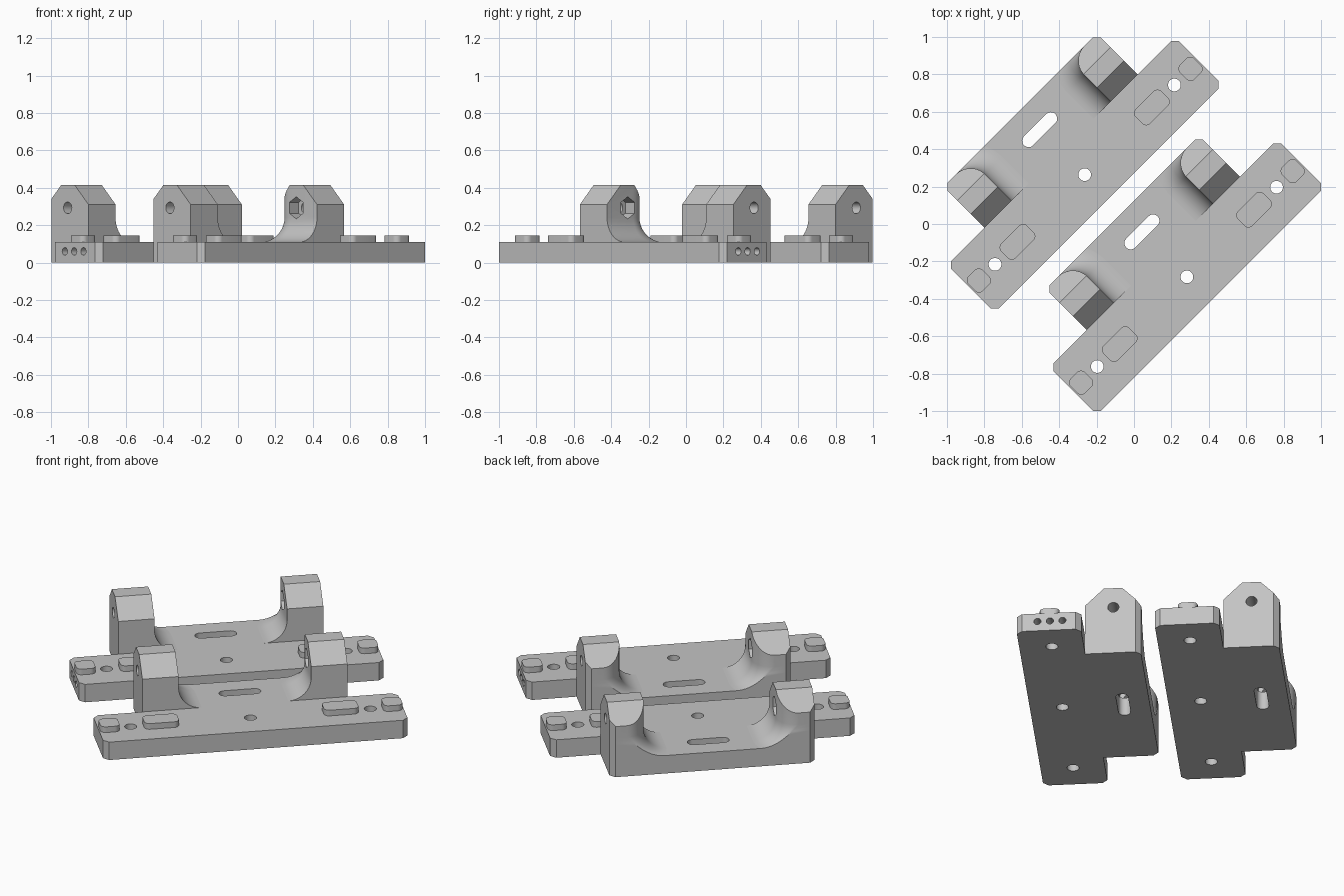
import bpy, bmesh, math
from mathutils import Matrix, Vector

if "Cube" in bpy.data.objects:
    bpy.data.objects.remove(bpy.data.objects["Cube"])

grey = bpy.data.materials.new("light_grey")
grey.diffuse_color = (0.55, 0.55, 0.55, 1)
grey.use_nodes = True
grey.node_tree.nodes["Principled BSDF"].inputs["Base Color"].default_value = grey.diffuse_color

PLATE_TOP, EAR_TOP = 0.11, 0.415
U_END, U_EAR, U_IN = 0.861, 0.58, 0.375      # half lengths: plate, ear outside, ear inside
V_FRONT, V_STEP, V_BACK = -0.582, -0.222, 0.088
V_ROW, V_PIN, Z_PIN = -0.40, -0.065, 0.293   # hole row, pin axis
TURN = Matrix.Rotation(math.radians(45), 4, 'Z')


def loft(name, rings):
    """Closed solid through rings of equal point count."""
    bm = bmesh.new()
    vs = [[bm.verts.new(p) for p in r] for r in rings]
    n = len(vs[0])
    bm.faces.new(vs[0])
    bm.faces.new(vs[-1])
    for a, b in zip(vs, vs[1:]):
        for i in range(n):
            j = (i + 1) % n
            bm.faces.new((a[i], a[j], b[j], b[i]))
    bmesh.ops.recalc_face_normals(bm, faces=bm.faces)
    me = bpy.data.meshes.new(name)
    bm.to_mesh(me)
    bm.free()
    me.materials.append(grey)
    ob = bpy.data.objects.new(name, me)
    bpy.context.collection.objects.link(ob)
    return ob


def prism(name, outline, z0, z1):
    return loft(name, [[(x, y, z) for x, y in outline] for z in (z0, z1)])


def prism_u(name, outline, u0, u1):
    """Outline in (v, z), extruded along u."""
    return loft(name, [[(u, v, z) for v, z in outline] for u in (u0, u1)])


def circle(cx, cy, r, n=32, start=0.0):
    return [(cx + r * math.cos(start + 2 * math.pi * i / n),
             cy + r * math.sin(start + 2 * math.pi * i / n)) for i in range(n)]


def round_rect(cx, cy, w, h, r, n=8):
    pts = []
    for k, (sx, sy) in enumerate([(1, 1), (-1, 1), (-1, -1), (1, -1)]):
        for i in range(n + 1):
            a = math.pi / 2 * (k + i / n)
            pts.append((cx + sx * (w / 2 - r) + r * math.cos(a),
                        cy + sy * (h / 2 - r) + r * math.sin(a)))
    return pts


def boolean(ob, cutter, op='DIFFERENCE'):
    mod = ob.modifiers.new("cut", 'BOOLEAN')
    mod.object, mod.operation, mod.solver = cutter, op, 'EXACT'
    bpy.context.view_layer.update()
    dg = bpy.context.evaluated_depsgraph_get()
    me = bpy.data.meshes.new_from_object(ob.evaluated_get(dg))
    ob.modifiers.clear()
    ob.data = me
    bpy.data.objects.remove(cutter)


def make_plate(hole_end):
    c = 0.03
    # right half of the stepped outline with clipped corners
    half = [(U_END - c, V_FRONT), (U_END, V_FRONT + c), (U_END, V_STEP - c),
            (U_END - c, V_STEP), (U_EAR, V_STEP), (U_EAR, V_BACK - c), (U_EAR - c, V_BACK)]
    plate = prism("base_plate", half + [(-u, v) for u, v in reversed(half)], 0, PLATE_TOP)
    # screw holes and slot
    for u in (-0.678, 0, 0.678):
        boolean(plate, prism("hole", circle(u, V_ROW, 0.034), -0.1, 0.3))
    boolean(plate, prism("slot", round_rect(0, V_PIN + 0.005, 0.236, 0.068, 0.0339), -0.1, 0.3))
    # three small blind holes in one end
    for dv in (-0.07, 0, 0.07):
        boolean(plate, prism_u("hole", circle(V_ROW + 0.005 + dv, 0.06, 0.02, 24),
                               hole_end * (U_END - 0.08), hole_end * (U_END + 0.1)))
    return plate


def make_ear(s):
    R, F, c, n = 0.11, 0.13, 0.03, 10
    uc, vc = U_IN + R, V_BACK - R

    def ring(f, z):
        # inner back corner is an arc, widened by f and clipped at the back face
        end = math.pi - math.asin(min(1, R / (R + f)))
        pts = [(U_EAR, V_STEP), (U_IN - f, V_STEP)]
        for i in range(n + 1):
            a = math.pi + (end - math.pi) * i / n
            pts.append((uc + (R + f) * math.cos(a), vc + (R + f) * math.sin(a)))
        pts += [(U_EAR - c, V_BACK), (U_EAR, V_BACK - c)]
        return [(s * u, v, z) for u, v in pts]

    rings = []
    for i in range(n + 1):
        t = math.pi / 2 * i / n
        rings.append(ring(F * (1 - math.sin(t)), PLATE_TOP + F * (1 - math.cos(t))))
    rings.append(ring(0, EAR_TOP))
    ear = loft("pivot_ear", rings)
    # sloped top corners
    k = 0.104
    for edge, d in ((V_STEP, 1), (V_BACK, -1)):
        o = 0.1
        wedge = [(edge - d * o, EAR_TOP - k - o), (edge + d * (k + o), EAR_TOP + o),
                 (edge - d * o, EAR_TOP + o)]
        boolean(ear, prism_u("wedge", wedge, s * 0.1, s * 0.8))
    # pin hole and hexagonal nut pocket on the inside
    boolean(ear, prism_u("hole", circle(V_PIN, Z_PIN, 0.031), s * 0.2, s * 0.7))
    boolean(ear, prism_u("pocket", circle(V_PIN, Z_PIN, 0.059, 6, math.pi / 2),
                         s * 0.2, s * (U_IN + 0.07)))
    return ear


def make_bracket(label, shift, hole_end):
    parts = [make_plate(hole_end)]
    for s in (-1, 1):
        parts.append(make_ear(s))
        # raised locating pads
        for name, u, w in (("end_pad", 0.80, 0.108), ("long_pad", 0.508, 0.195)):
            parts.append(prism(name, round_rect(s * u, V_ROW, w, 0.11, 0.03),
                               PLATE_TOP, PLATE_TOP + 0.035))
    for ob in parts:
        ob.name = label + "_" + ob.name
        ob.data.transform(TURN @ Matrix.Translation((0, shift, 0)))
    return parts


objects = make_bracket("front", 0, 1) + make_bracket("back", 0.773, -1)

# smooth the curved walls, keep hard edges
bpy.ops.object.select_all(action='DESELECT')
for ob in objects:
    ob.select_set(True)
bpy.context.view_layer.objects.active = objects[0]
bpy.ops.object.shade_smooth_by_angle(angle=math.radians(30))
